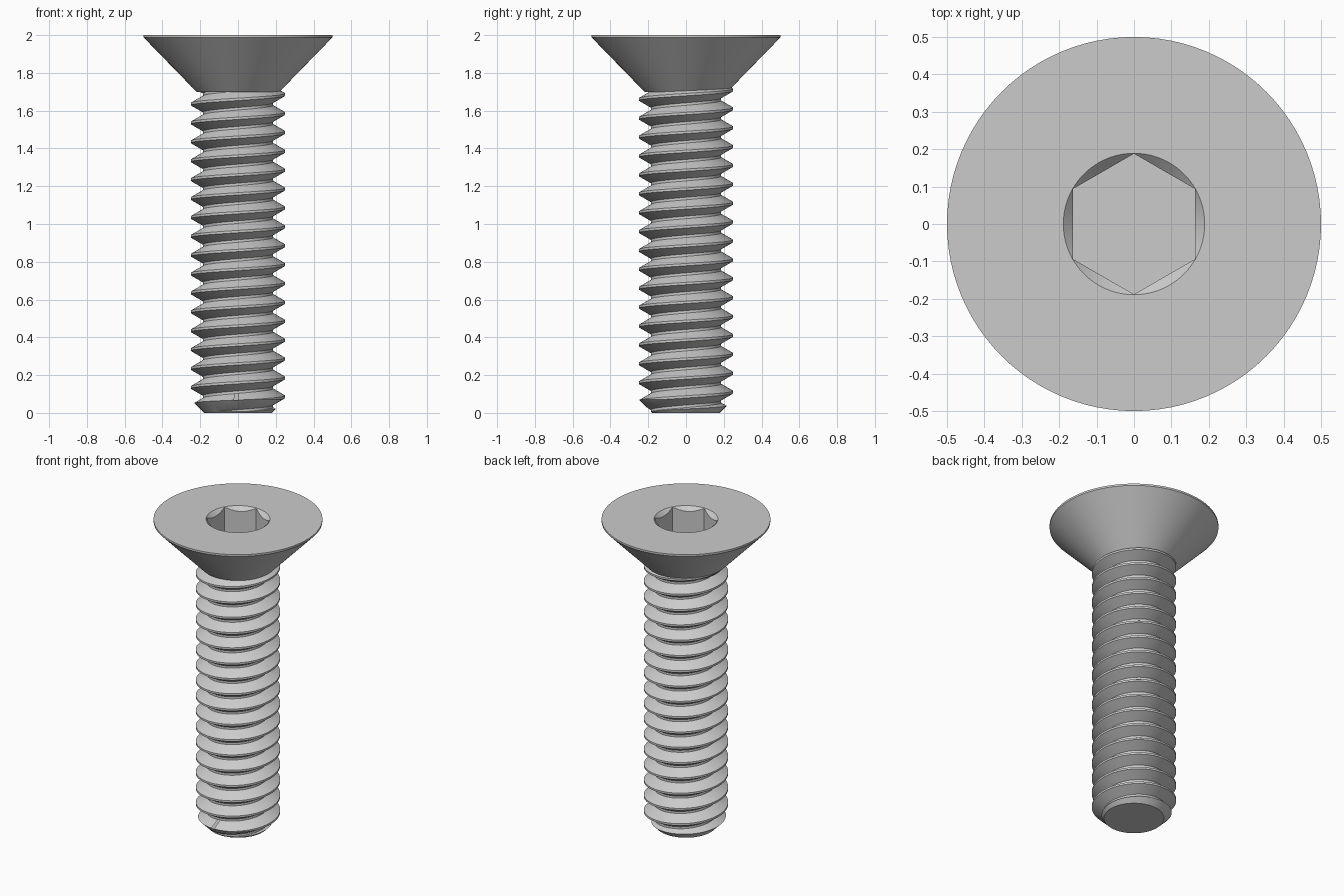
import bpy, bmesh
from math import cos, sin, pi, radians

PITCH, MAJOR, MINOR = 0.1, 0.25, 0.186
SEG = 72

cube = bpy.data.objects.get("Cube")
if cube:
    bpy.data.objects.remove(cube, do_unlink=True)

steel = bpy.data.materials.new("grey_steel")
steel.use_nodes = True
steel.diffuse_color = (0.6, 0.6, 0.6, 1)
steel.node_tree.nodes["Principled BSDF"].inputs["Base Color"].default_value = (0.6, 0.6, 0.6, 1)


def make_object(name, bm):
    bmesh.ops.recalc_face_normals(bm, faces=bm.faces)
    mesh = bpy.data.meshes.new(name)
    bm.to_mesh(mesh)
    bm.free()
    mesh.materials.append(steel)
    obj = bpy.data.objects.new(name, mesh)
    bpy.context.collection.objects.link(obj)
    return obj


def turned(name, profile, sides, start=0.0):
    """Closed solid turned around z from (radius, height) pairs."""
    bm = bmesh.new()
    rings = [[bm.verts.new((r * cos(start + 2 * pi * i / sides),
                            r * sin(start + 2 * pi * i / sides), z))
              for i in range(sides)] for r, z in profile]
    for low, high in zip(rings, rings[1:]):
        for i in range(sides):
            j = (i + 1) % sides
            bm.faces.new((low[i], low[j], high[j], high[i]))
    bm.faces.new(rings[0])
    bm.faces.new(rings[-1])
    return make_object(name, bm)


def helical_rod(name, bottom, turns):
    """Right-handed V thread, closed by a fan at each end."""
    crest = 0.0125 / 2
    flank = crest + 0.037
    profile = [(-flank, MINOR), (-crest, MAJOR), (crest, MAJOR), (flank, MINOR)]
    steps = len(profile)
    bm = bmesh.new()
    columns = []
    for i in range(SEG):
        a = 2 * pi * i / SEG
        column = []
        for k in range(turns * steps + (steps if i == 0 else 0)):
            dz, r = profile[k % steps]
            z = bottom + PITCH * (k // steps + i / SEG) + dz
            column.append(bm.verts.new((r * cos(a), r * sin(a), z)))
        columns.append(column)
    columns.append(columns[0][steps:])
    for left, right in zip(columns, columns[1:]):
        for k in range(turns * steps - 1):
            bm.faces.new((left[k], right[k], right[k + 1], left[k + 1]))
    middle = bottom + PITCH * turns / 2
    rim = [e for e in bm.edges if e.is_boundary]
    low = bm.verts.new((0, 0, bottom - PITCH))
    high = bm.verts.new((0, 0, bottom + PITCH * (turns + 1)))
    for e in rim:
        tip = low if e.verts[0].co.z < middle else high
        bm.faces.new((e.verts[0], e.verts[1], tip))
    return make_object(name, bm)


def cut(obj, tool, operation):
    mod = obj.modifiers.new("cut", 'BOOLEAN')
    mod.operation, mod.object, mod.solver = operation, tool, 'EXACT'
    bpy.context.view_layer.objects.active = obj
    bpy.ops.object.modifier_apply(modifier=mod.name)
    bpy.data.objects.remove(tool, do_unlink=True)


# Threaded shank, trimmed to length with a chamfered tip
shank = helical_rod("threaded_shank", -0.215, 21)
cut(shank, turned("shank_trim", [(0.178, 0), (0.262, 0.084), (0.262, 1.77)], SEG), 'INTERSECT')

# Countersunk head with a thin straight rim
head = turned("countersunk_head", [(0.22, 1.7), (0.5, 1.988), (0.5, 2.0)], 96)

# Hexagonal socket with a conical lead-in
cut(head, turned("hex_cutter", [(0.188, 1.8), (0.188, 2.1)], 6, pi / 2), 'DIFFERENCE')
cut(head, turned("lead_in_cutter", [(0.09, 1.901), (0.239, 2.05)], 96), 'DIFFERENCE')

for obj in (shank, head):
    bpy.ops.object.select_all(action='DESELECT')
    obj.select_set(True)
    bpy.context.view_layer.objects.active = obj
    bpy.ops.object.shade_smooth_by_angle(angle=radians(25))
